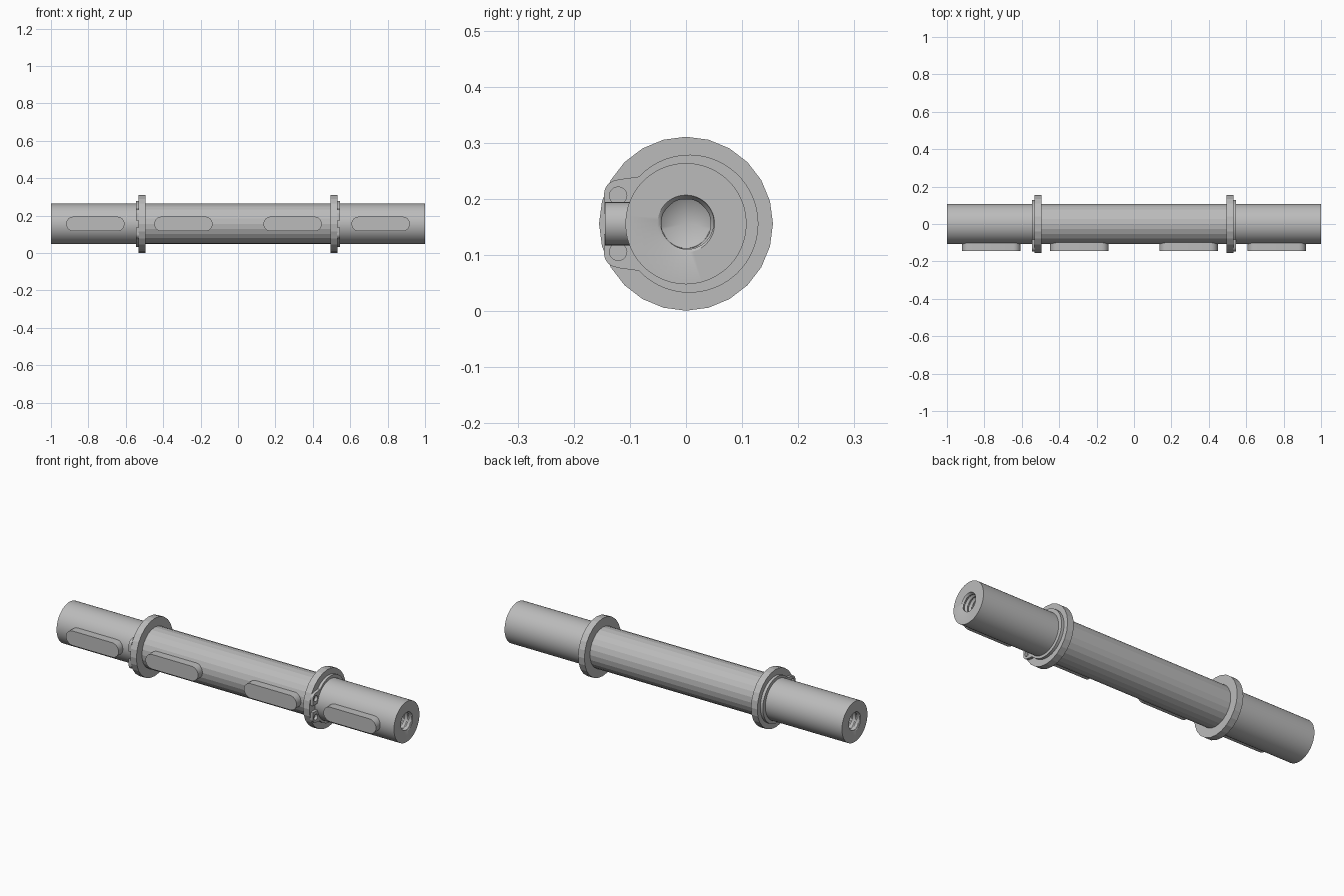
import bpy, bmesh
from math import sin, cos, pi, radians, hypot
from mathutils import Matrix

cube = bpy.data.objects.get("Cube")
if cube:
    bpy.data.objects.remove(cube, do_unlink=True)

AXIS_Z = 0.156
SHAFT_R = 0.108

steel = bpy.data.materials.new("steel_grey")
steel.use_nodes = True
GREY = (0.5, 0.5, 0.5, 1)
steel.diffuse_color = GREY
steel.node_tree.nodes["Principled BSDF"].inputs["Base Color"].default_value = GREY


def smooth(obj, angle):
    bpy.ops.object.select_all(action='DESELECT')
    obj.select_set(True)
    bpy.context.view_layer.objects.active = obj
    bpy.ops.object.shade_smooth_by_angle(angle=radians(angle))


def lathe(name, profile, sides, angle=0):
    """Turn (x, radius) pairs about the shaft axis; a radius may depend on the angle."""
    bm = bmesh.new()
    loops = []
    for x, r in profile:
        loop = []
        for i in range(sides):
            a = 2 * pi * i / sides
            rad = r(a) if callable(r) else r
            loop.append(bm.verts.new((x, rad * sin(a), AXIS_Z + rad * cos(a))))
        loops.append(loop)
    for p, q in zip(loops, loops[1:]):
        for i in range(sides):
            j = (i + 1) % sides
            bm.faces.new((p[i], p[j], q[j], q[i]))
    bmesh.ops.remove_doubles(bm, verts=bm.verts, dist=1e-5)
    bmesh.ops.recalc_face_normals(bm, faces=bm.faces)
    mesh = bpy.data.meshes.new(name)
    bm.to_mesh(mesh)
    bm.free()
    mesh.materials.append(steel)
    obj = bpy.data.objects.new(name, mesh)
    bpy.context.collection.objects.link(obj)
    if angle:
        smooth(obj, angle)
    return obj


def plate(name, outlines, thickness, matrix):
    """Solid plate from flat outlines; inner outlines become holes."""
    curve = bpy.data.curves.new(name, 'CURVE')
    curve.dimensions = '2D'
    curve.fill_mode = 'BOTH'
    curve.extrude = thickness / 2
    for pts in outlines:
        spline = curve.splines.new('POLY')
        spline.points.add(len(pts) - 1)
        for p, (u, v) in zip(spline.points, pts):
            p.co = (u, v, 0, 1)
        spline.use_cyclic_u = True
    curve.materials.append(steel)
    obj = bpy.data.objects.new(name, curve)
    bpy.context.collection.objects.link(obj)
    obj.matrix_world = matrix
    bpy.ops.object.select_all(action='DESELECT')
    obj.select_set(True)
    bpy.context.view_layer.objects.active = obj
    bpy.ops.object.convert(target='MESH')
    obj = bpy.context.view_layer.objects.active
    bm = bmesh.new()
    bm.from_mesh(obj.data)
    bmesh.ops.remove_doubles(bm, verts=bm.verts, dist=1e-5)
    bmesh.ops.recalc_face_normals(bm, faces=bm.faces)
    bm.to_mesh(obj.data)
    bm.free()
    smooth(obj, 30)


def arc(cu, cv, r, start, end, steps):
    angles = [radians(start + (end - start) * i / steps) for i in range(steps + 1)]
    return [(cu + r * cos(a), cv + r * sin(a)) for a in angles]


# Middle of the shaft
lathe("middle_shaft", [(-0.51, 0), (-0.51, SHAFT_R), (0.51, SHAFT_R), (0.51, 0)], 24)

# Retaining ring outline: eccentric band with two pierced lugs facing front
band = arc(0.006, 0, 0.123, -137, 137, 40)
lug = [(-0.12, 0.079)] + arc(-0.121, 0.053, 0.025, 95, 180, 6) + [(-0.146, 0.018), (-0.098, 0.018)]
lower_lug = [(u, -v) for u, v in reversed(lug)]
inner = arc(0, 0, 0.1, 169, -169, 40)
ring_outline = band + lug + inner + lower_lug
lug_holes = [arc(-0.121, s * 0.05, 0.0155, 0, 342, 19) for s in (-1, 1)]

PITCH = 0.024
TURNS = 8
ROWS = 8

for side, s in (("right", -1), ("left", 1)):
    # End journal with a helical thread cut into its bore
    def thread(depth):
        def radius(a):
            phase = (depth / PITCH - s * a / (2 * pi)) % 1
            return 0.0435 + 0.0075 * abs(2 * phase - 1)
        return radius

    profile = [(s * 0.5, 0), (s * 0.5, SHAFT_R), (s, SHAFT_R), (s, 0.051)]
    for k in range(1, TURNS * ROWS + 1):
        depth = k * PITCH / ROWS
        profile.append((s * (1 - depth), thread(depth)))
    end = TURNS * PITCH
    profile += [(s * (1 - end - 0.005), 0.0435), (s * (1 - end - 0.025), 0)]
    lathe(side + "_threaded_journal", profile, 48, 30)

    # Collar
    lathe(side + "_collar", [(s * 0.494, 0.1), (s * 0.494, 0.155),
                             (s * 0.531, 0.155), (s * 0.531, 0.1), (s * 0.494, 0.1)], 24)

    # Retaining ring seated against the collar
    across = Matrix(((0, 0, 1, s * 0.538), (1, 0, 0, 0), (0, 1, 0, AXIS_Z), (0, 0, 0, 1)))
    plate(side + "_retaining_ring", [ring_outline] + lug_holes, 0.016, across)

    # Round-ended keys on the front
    for place, x in (("inner", 0.292), ("outer", 0.763)):
        half, r = 0.156, 0.039
        outline = arc(half - r, 0, r, -90, 90, 12) + arc(r - half, 0, r, 90, 270, 12)
        facing = Matrix(((1, 0, 0, s * x), (0, 0, -1, -0.107), (0, 1, 0, AXIS_Z), (0, 0, 0, 1)))
        plate(side + "_" + place + "_key", [outline], 0.074, facing)
